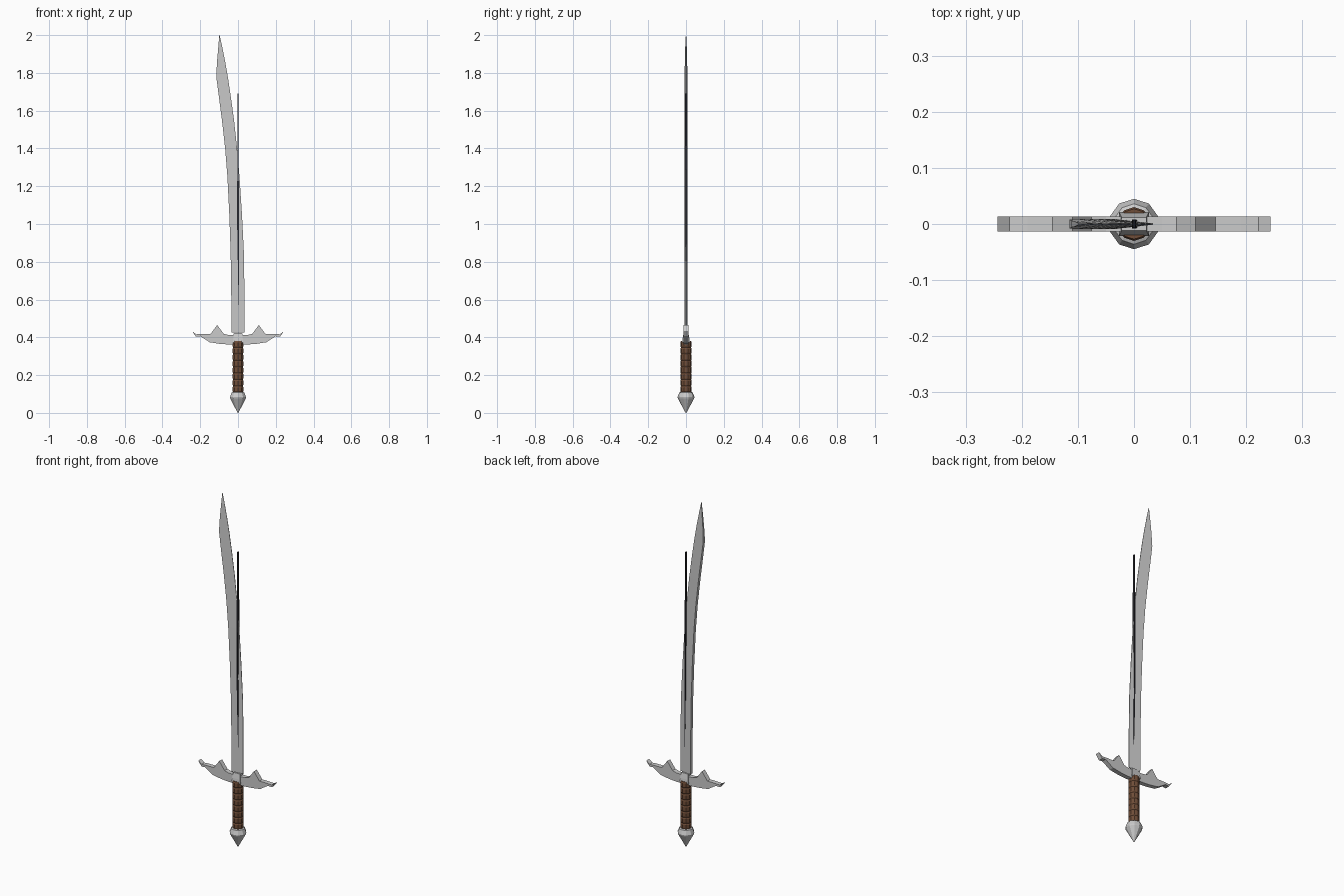
import bpy, bmesh, math

if "Cube" in bpy.data.objects:
    bpy.data.objects.remove(bpy.data.objects["Cube"])


def material(name, rgb):
    m = bpy.data.materials.new(name)
    m.diffuse_color = (*rgb, 1)
    m.use_nodes = True
    m.node_tree.nodes["Principled BSDF"].inputs["Base Color"].default_value = m.diffuse_color
    return m


def loft(name, rings, mat=None):
    """Join equal-sized rings of points with quads and cap both ends."""
    bm = bmesh.new()
    loops = [[bm.verts.new(p) for p in ring] for ring in rings]
    n = len(loops[0])
    for a, b in zip(loops, loops[1:]):
        for i in range(n):
            j = (i + 1) % n
            bm.faces.new((a[i], a[j], b[j], b[i]))
    bm.faces.new(loops[0])
    bm.faces.new(loops[-1])
    bmesh.ops.remove_doubles(bm, verts=bm.verts, dist=1e-5)
    bmesh.ops.recalc_face_normals(bm, faces=bm.faces)
    me = bpy.data.meshes.new(name)
    bm.to_mesh(me)
    bm.free()
    ob = bpy.data.objects.new(name, me)
    bpy.context.collection.objects.link(ob)
    if mat:
        me.materials.append(mat)
    return ob


def turned(name, profile, sides, mat=None):
    """Faceted solid of revolution from (radius, z) pairs."""
    def ring(r, z):
        return [(r * math.sin(math.tau * i / sides),
                 r * math.cos(math.tau * i / sides), z) for i in range(sides)]
    return loft(name, [ring(r, z) for r, z in profile], mat)


def box_ring(x, y, z):
    return [(-x, -y, z), (x, -y, z), (x, y, z), (-x, y, z)]


steel = material("blade_steel", (0.60, 0.60, 0.62))
leather = material("grip_leather", (0.16, 0.075, 0.04))
black = material("dark_inlay", (0.02, 0.02, 0.025))

# Pommel: ten-sided pointed cap
turned("pommel", [(0.002, 0.0), (0.043, 0.076), (0.045, 0.083),
                  (0.036, 0.107), (0.024, 0.112)], 10)

# Grip: ridged wrap, shallow grooves between bands
profile = []
bands, z0, z1 = 8, 0.108, 0.380
step = (z1 - z0) / bands
for i in range(bands):
    z = z0 + i * step
    profile += [(0.027, z), (0.030, z + 0.2 * step),
                (0.030, z + 0.8 * step)]
profile.append((0.027, z1))
turned("grip", profile, 10, leather)

# Crossguard: half outline, extruded and mirrored
half = [(0, 0.362), (0.05, 0.362), (0.10, 0.366), (0.15, 0.374),
        (0.20, 0.406), (0.222, 0.403), (0.243, 0.432), (0.222, 0.416),
        (0.19, 0.418), (0.145, 0.418), (0.11, 0.465), (0.076, 0.419),
        (0.05, 0.412), (0, 0.412)]
guard = loft("crossguard", [[(x, y, z) for x, z in half] for y in (-0.013, 0.013)])
# open the centre plane so that the mirrored halves weld cleanly
bm = bmesh.new()
bm.from_mesh(guard.data)
inner = [f for f in bm.faces if all(abs(v.co.x) < 1e-5 for v in f.verts)]
bmesh.ops.delete(bm, geom=inner, context='FACES')
bm.to_mesh(guard.data)
bm.free()
guard.modifiers.new("mirror", 'MIRROR')

# Collar block holding the blade
loft("collar", [box_ring(0.027, 0.021, 0.372), box_ring(0.025, 0.018, 0.395),
                box_ring(0.022, 0.012, 0.424)])

# Blade: wedge section, thick spine on -x, sharp edge on +x
stations = [  # z, spine x, edge x, half thickness
    (0.425, -0.034, 0.034, 0.009), (0.65, -0.036, 0.034, 0.009),
    (0.85, -0.039, 0.031, 0.009), (1.05, -0.046, 0.021, 0.009),
    (1.25, -0.056, 0.008, 0.009), (1.40, -0.068, -0.005, 0.009),
    (1.55, -0.085, -0.021, 0.009), (1.68, -0.102, -0.039, 0.009),
    (1.78, -0.115, -0.054, 0.008), (1.86, -0.111, -0.068, 0.006),
    (1.94, -0.104, -0.084, 0.004), (2.00, -0.099, -0.097, 0.001)]
loft("blade", [[(s, -t, z), (e, -0.0012 * t / 0.009, z),
                (e, 0.0012 * t / 0.009, z), (s, t, z)]
               for z, s, e, t in stations], steel)

# Straight dark inlay bar running up through the blade
loft("inlay_bar", [[(x + dx, y, z) for dx, y, _ in box_ring(w, d, 0)]
                   for z, x, w, d in [
                       (0.57, 0.005, 0.001, 0.005), (0.73, 0.003, 0.003, 0.006),
                       (0.97, 0.000, 0.004, 0.008), (1.22, 0.000, 0.004, 0.008),
                       (1.50, 0.000, 0.003, 0.006), (1.69, 0.000, 0.002, 0.006)]],
     black)
